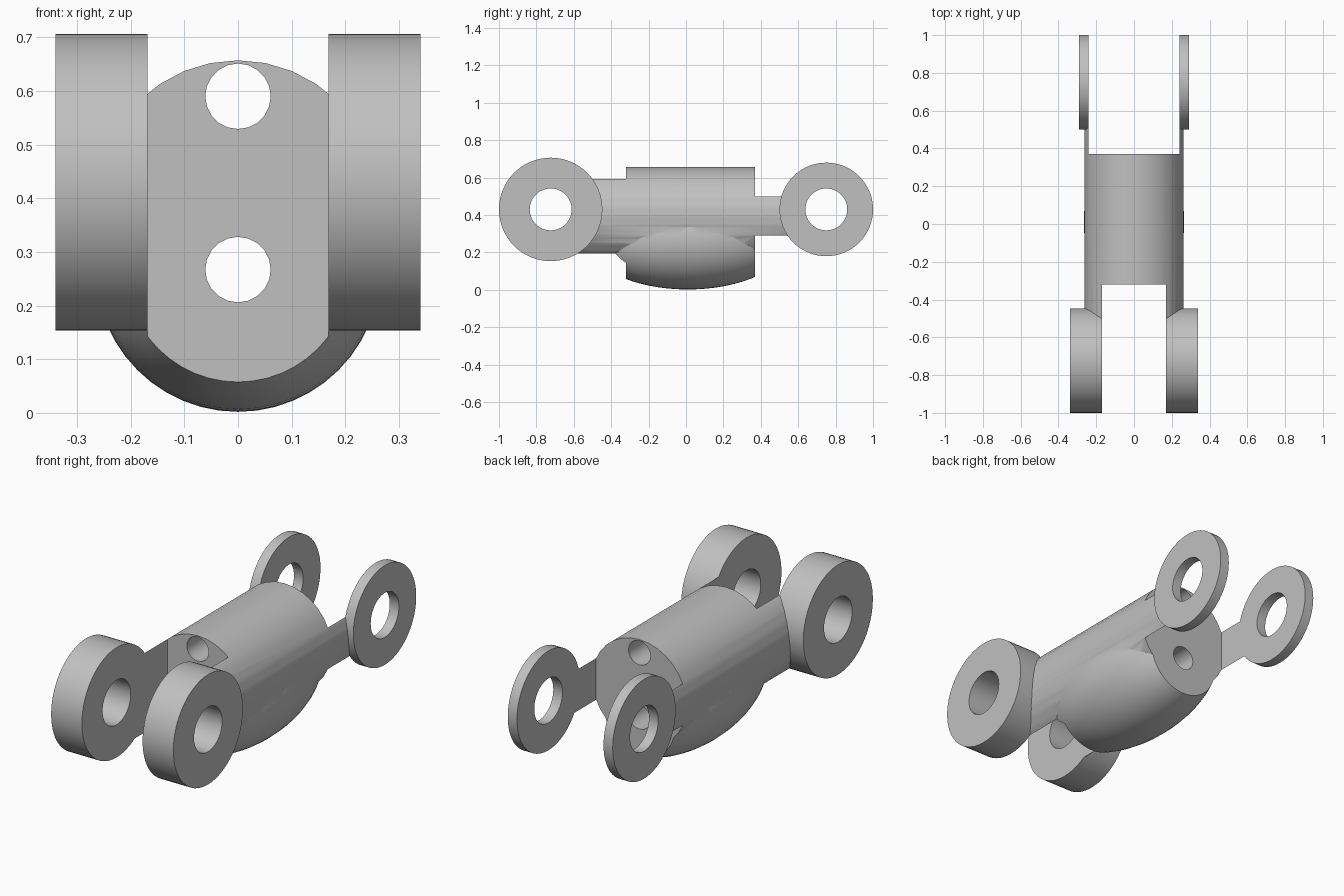
import bpy
import math

if "Cube" in bpy.data.objects:
    bpy.data.objects.remove(bpy.data.objects["Cube"], do_unlink=True)

AXIS_Z = 0.394      # barrel centre height
BULGE_Z = 0.267     # belly centre height
EYE_Z = 0.43        # fork eye centre height

grey = bpy.data.materials.new("plain grey")
grey.use_nodes = True
GREY = (0.53, 0.53, 0.53, 1)
grey.diffuse_color = GREY
grey.node_tree.nodes["Principled BSDF"].inputs["Base Color"].default_value = GREY


def rod(name, axis, radius, start, end, y, z, sides):
    """Cylinder along x or y, from start to end on that axis."""
    middle = (start + end) / 2
    if axis == "x":
        place, turn = (middle, y, z), (0, math.pi / 2, 0)
    else:
        place, turn = (0, middle, z), (math.pi / 2, 0, 0)
    bpy.ops.mesh.primitive_cylinder_add(vertices=sides, radius=radius, depth=end - start,
                                        location=place, rotation=turn)
    bpy.context.object.name = name
    return bpy.context.object


def block(name, half_width, start, end):
    """Tall box centred on x, from start to end along y."""
    bpy.ops.mesh.primitive_cube_add(size=1, location=(0, (start + end) / 2, 0.4))
    ob = bpy.context.object
    ob.name = name
    ob.scale = (half_width * 2, end - start, 2)
    return ob


def combine(body, tool, operation):
    """Join or cut with a helper, then discard the helper."""
    bpy.context.view_layer.update()
    tool.hide_render = True
    mod = body.modifiers.new(tool.name, "BOOLEAN")
    mod.operation = operation
    mod.solver = "EXACT"
    mod.object = tool
    bpy.ops.object.select_all(action="DESELECT")
    body.select_set(True)
    bpy.context.view_layer.objects.active = body
    bpy.ops.object.modifier_apply(modifier=mod.name)
    bpy.data.objects.remove(tool, do_unlink=True)


# Round barrel, whose sides also form the fork arms
body = rod("forked_link_body", "y", 0.263, -0.6, 0.585, 0, AXIS_Z, 32)

# Long rounded belly under the barrel
bpy.ops.mesh.primitive_uv_sphere_add(segments=48, ring_count=32, radius=1,
                                     location=(0, 0.01, BULGE_Z), rotation=(math.pi / 2, 0, 0))
belly = bpy.context.object
belly.name = "belly"
belly.scale = (0.265, 0.265, 0.54)
combine(body, belly, "UNION")

# Wide fork eyes, split into pairs by the slots below
combine(body, rod("front_eyes", "x", 0.2765, -0.34, 0.34, -0.7235, EYE_Z, 64), "UNION")
combine(body, rod("back_eyes", "x", 0.25, -0.292, 0.292, 0.75, EYE_Z, 64), "UNION")

# Slots between the fork arms
combine(body, block("front_slot", 0.169, -1.5, -0.32), "DIFFERENCE")
combine(body, block("back_slot", 0.241, 0.37, 1.5), "DIFFERENCE")

# Pin holes across the eyes
for label, y in (("front_pin_hole", -0.7235), ("back_pin_hole", 0.75)):
    combine(body, rod(label, "x", 0.112, -0.6, 0.6, y, EYE_Z, 48), "DIFFERENCE")

# Two long bores through the barrel and the belly
for label, z in (("upper_bore", 0.59), ("lower_bore", BULGE_Z)):
    combine(body, rod(label, "y", 0.061, -1.2, 1.2, 0, z, 20), "DIFFERENCE")

body.data.materials.clear()
body.data.materials.append(grey)
for face in body.data.polygons:
    face.material_index = 0
body.select_set(True)
bpy.context.view_layer.objects.active = body
bpy.ops.object.shade_smooth_by_angle(angle=math.radians(30))
